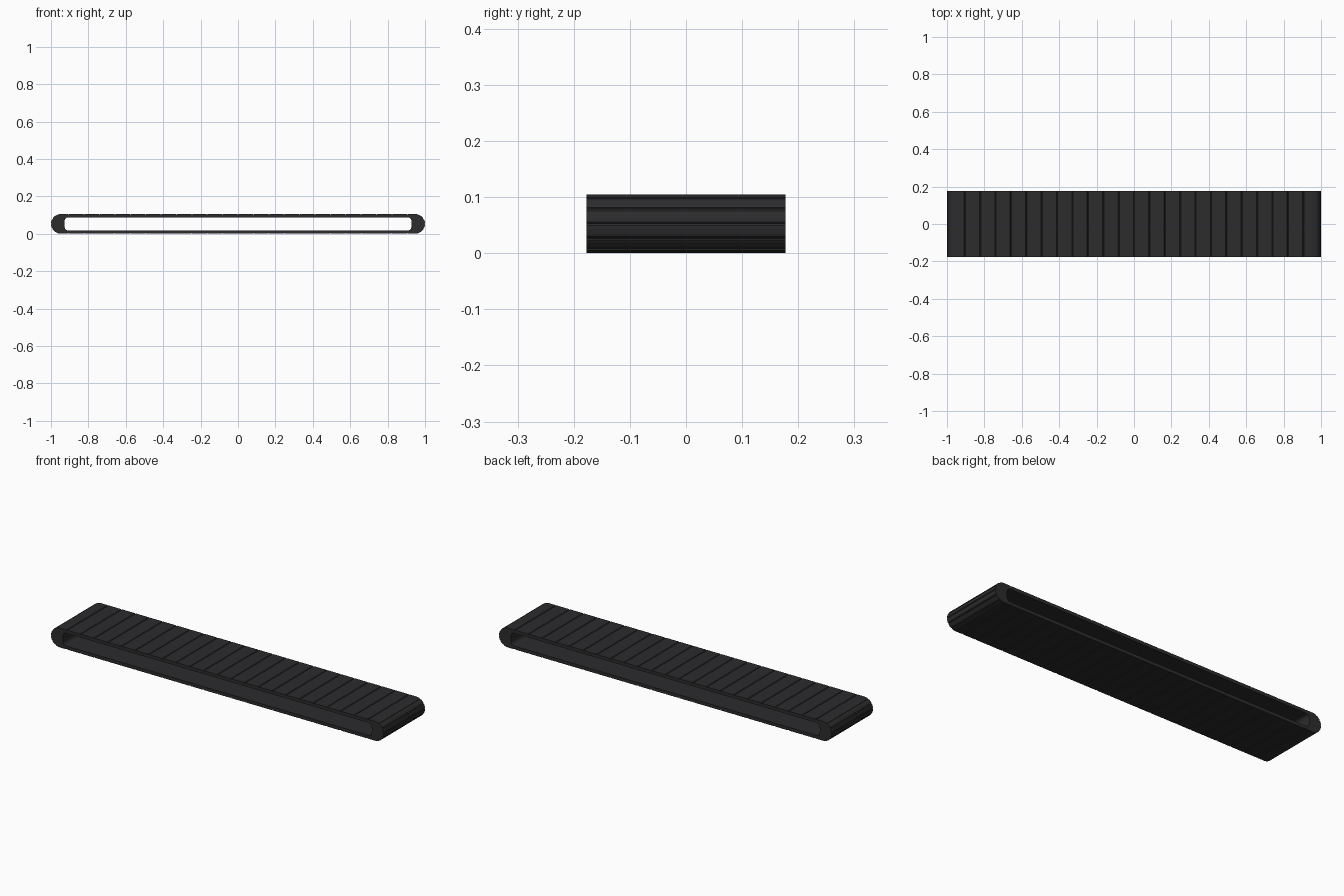
import bpy, bmesh
from math import sin, cos, radians

if "Cube" in bpy.data.objects:
    bpy.data.objects.remove(bpy.data.objects["Cube"])

HALF_W, R, THICK = 0.177, 0.0525, 0.018
STRAIGHT, SLATS, GROOVE = 0.905, 22, 0.0035
CX = 1 - R

mat = bpy.data.materials.new("black_rubber")
mat.diffuse_color = (0.025, 0.025, 0.027, 1)
mat.use_nodes = True
mat.node_tree.nodes["Principled BSDF"].inputs["Base Color"].default_value = mat.diffuse_color


def link(name, outer, inner):
    """Extrude one tread link: outer and inner (x, z) outlines run the same way."""
    # chamfer the outer corners so neighbouring links form a V groove
    def toward(a, b, d):
        l = ((b[0]-a[0])**2 + (b[1]-a[1])**2) ** 0.5
        return (a[0] + (b[0]-a[0])*d/l, a[1] + (b[1]-a[1])*d/l)
    o0, o1 = outer[0], outer[-1]
    pts = [toward(o0, inner[0], GROOVE), toward(o0, outer[1], GROOVE)]
    pts += outer[1:-1]
    pts += [toward(o1, outer[-2], GROOVE), toward(o1, inner[-1], GROOVE)]
    pts += inner[::-1]
    bm = bmesh.new()
    f = bm.faces.new([bm.verts.new((x, -HALF_W, z)) for x, z in pts])
    ext = bmesh.ops.extrude_face_region(bm, geom=[f])
    vs = [v for v in ext["geom"] if isinstance(v, bmesh.types.BMVert)]
    bmesh.ops.translate(bm, verts=vs, vec=(0, 2 * HALF_W, 0))
    bmesh.ops.recalc_face_normals(bm, faces=bm.faces)
    me = bpy.data.meshes.new(name)
    bm.to_mesh(me)
    bm.free()
    me.materials.append(mat)
    bpy.context.collection.objects.link(bpy.data.objects.new(name, me))


# straight runs, top and bottom
step = 2 * STRAIGHT / SLATS
for i in range(SLATS):
    a = -STRAIGHT + i * step
    b = a + step
    for name, zo, zi in (("top_link", 2 * R, 2 * R - THICK), ("bottom_link", 0, THICK)):
        link(name, [(a, zo), (b, zo)], [(a, zi), (b, zi)])


# thick rounded ends
def outer_pt(t, s):
    return (s * (CX + R * cos(t)), R + R * sin(t))


def inner_pt(t, s):
    sg = 1 if sin(t) >= 0 else -1
    return (s * (STRAIGHT + 0.023 * abs(cos(t)) ** 0.6),
            R + (R - THICK) * sg * abs(sin(t)) ** 0.75)


N = 6
for s in (-1, 1):
    for k in range(N):
        ts = [radians(90 - (k + j / 3) * 180 / N) for j in range(4)]
        outer = [outer_pt(t, s) for t in ts]
        inner = [inner_pt(t, s) for t in ts]
        if k == 0:
            outer.insert(0, (s * STRAIGHT, 2 * R))
        if k == N - 1:
            outer.append((s * STRAIGHT, 0))
        link("end_link", outer, inner)
